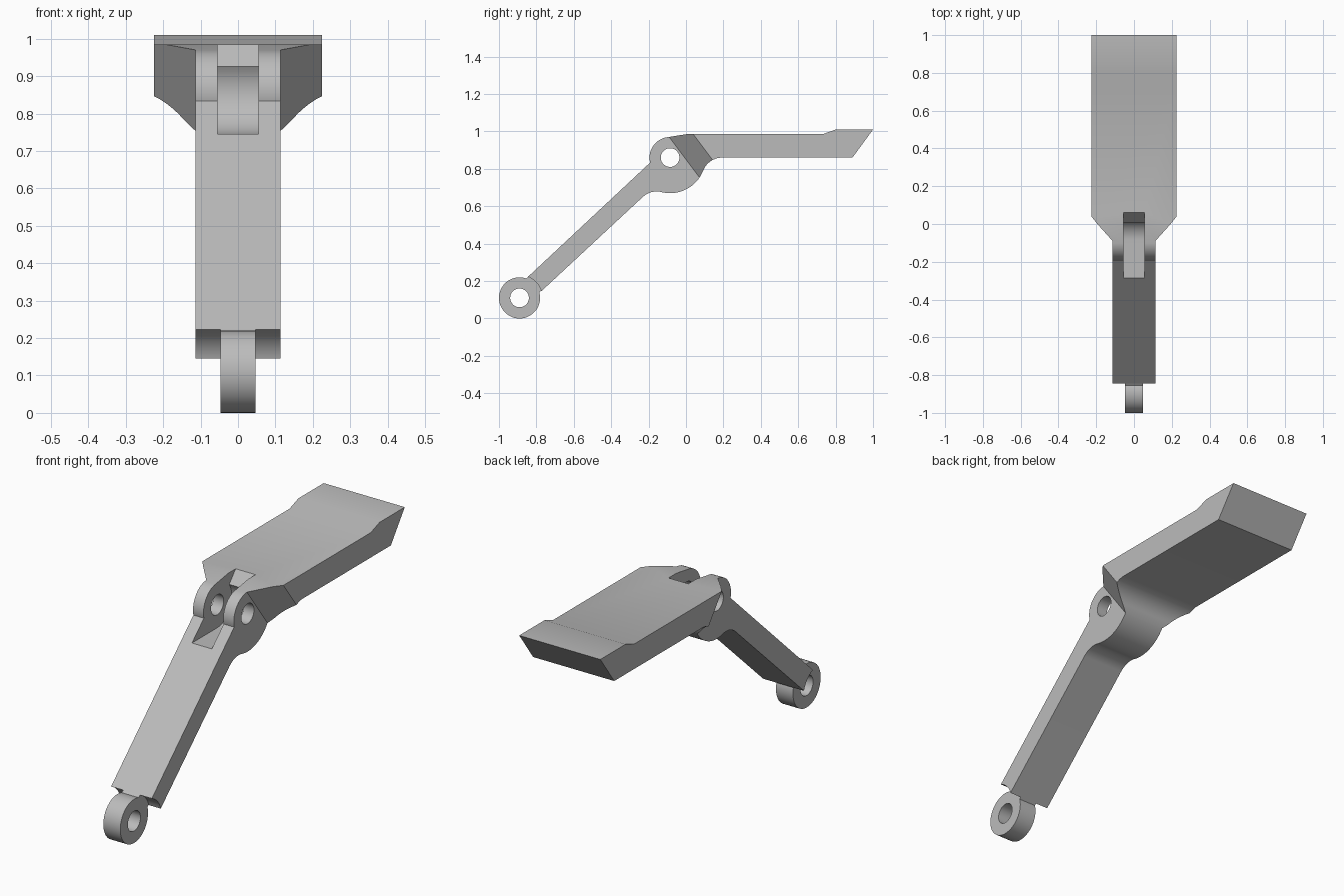
import bpy
import bmesh
import math
from mathutils import Vector

if "Cube" in bpy.data.objects:
    bpy.data.objects.remove(bpy.data.objects["Cube"], do_unlink=True)

mat = bpy.data.materials.new("plain grey")
mat.use_nodes = True
grey = (0.5, 0.5, 0.5, 1)
mat.diffuse_color = grey
mat.node_tree.nodes["Principled BSDF"].inputs["Base Color"].default_value = grey

X, Y, Z = Vector((1, 0, 0)), Vector((0, 1, 0)), Vector((0, 0, 1))


def arc(centre, radius, start, end, steps=16):
    """Points along an arc, angles in degrees."""
    angles = [math.radians(start + (end - start) * i / steps) for i in range(steps + 1)]
    return [(centre[0] + radius * math.cos(a), centre[1] + radius * math.sin(a)) for a in angles]


def prism(name, points, half, u=Y, v=Z, w=X):
    """Outline in the u-v plane, extruded both ways along w."""
    bm = bmesh.new()
    face = bm.faces.new([bm.verts.new(u * a + v * b - w * half) for a, b in points])
    out = bmesh.ops.extrude_face_region(bm, geom=[face])
    verts = [e for e in out["geom"] if isinstance(e, bmesh.types.BMVert)]
    bmesh.ops.translate(bm, verts=verts, vec=w * half * 2)
    bmesh.ops.recalc_face_normals(bm, faces=bm.faces)
    mesh = bpy.data.meshes.new(name)
    bm.to_mesh(mesh)
    bm.free()
    mesh.materials.append(mat)
    obj = bpy.data.objects.new(name, mesh)
    bpy.context.collection.objects.link(obj)
    return obj


def disc(name, centre, radius, half):
    return prism(name, arc(centre, radius, 0, 360, 48)[:-1], half)


def combine(target, tool, operation):
    """Apply a boolean, then remove the tool object."""
    tool.hide_render = True
    mod = target.modifiers.new("boolean", "BOOLEAN")
    mod.operation, mod.object, mod.solver = operation, tool, "EXACT"
    bpy.ops.object.select_all(action="DESELECT")
    bpy.context.view_layer.objects.active = target
    target.select_set(True)
    bpy.ops.object.modifier_apply(modifier=mod.name)
    bpy.data.objects.remove(tool, do_unlink=True)


pivot = (-0.085, 0.86)
eye = (-0.89, 0.11)
arm_half, plate_half = 0.113, 0.225

# Bent lever: plate, knuckle and arm in one side outline
outline = [(0, 0.985), (0.73, 0.985), (0.8, 1.01), (1.0, 1.01), (0.89, 0.86)]
outline += arc((0.194, 0.75), 0.11, 90, 158)
outline += arc(pivot, 0.19, -21, -103, 24)[1:]
outline += arc((-0.156, 0.569), 0.11, 76, 132.5)[1:]
outline += arc(eye, 0.122, 17, 68)
outline += arc(pivot, 0.11, 194, 95, 24)
lever = prism("bent_lever", outline, plate_half)

# Narrow the arm on both sides with a slanted shoulder
across, along = Vector((0, 0.8, 0.6)), Vector((0, 0.6, -0.8))
for side in (1, -1):
    wedge = [(-3, arm_half), (0.51, arm_half), (0.71, arm_half + 0.2), (-3, arm_half + 0.2)]
    combine(lever, prism("shoulder_cutter", wedge, 3, across, X * side, along), "DIFFERENCE")

# Slot through the knuckle, and its pin hole
slot = [(-0.4, 0.745)] + arc(pivot, 0.115, -90, 35) + [(0.06, 0.985), (0.09, 1.03), (-0.4, 1.03)]
combine(lever, prism("slot_cutter", slot, 0.055), "DIFFERENCE")
combine(lever, disc("pin_cutter", pivot, 0.05, 0.5), "DIFFERENCE")

# Round eye at the lower end, joined by a short tongue
eye_end = disc("lower_eye", eye, 0.11, 0.047)
tongue = [eye, (-0.855, 0.213), (-0.82, 0.24), (-0.75, 0.172), (-0.785, 0.14)]
combine(eye_end, prism("tongue", tongue, 0.047), "UNION")
combine(eye_end, disc("eye_cutter", eye, 0.05, 0.5), "DIFFERENCE")

for obj in (lever, eye_end):
    bpy.ops.object.select_all(action="DESELECT")
    bpy.context.view_layer.objects.active = obj
    obj.select_set(True)
    bpy.ops.object.shade_smooth_by_angle(angle=math.radians(25))
